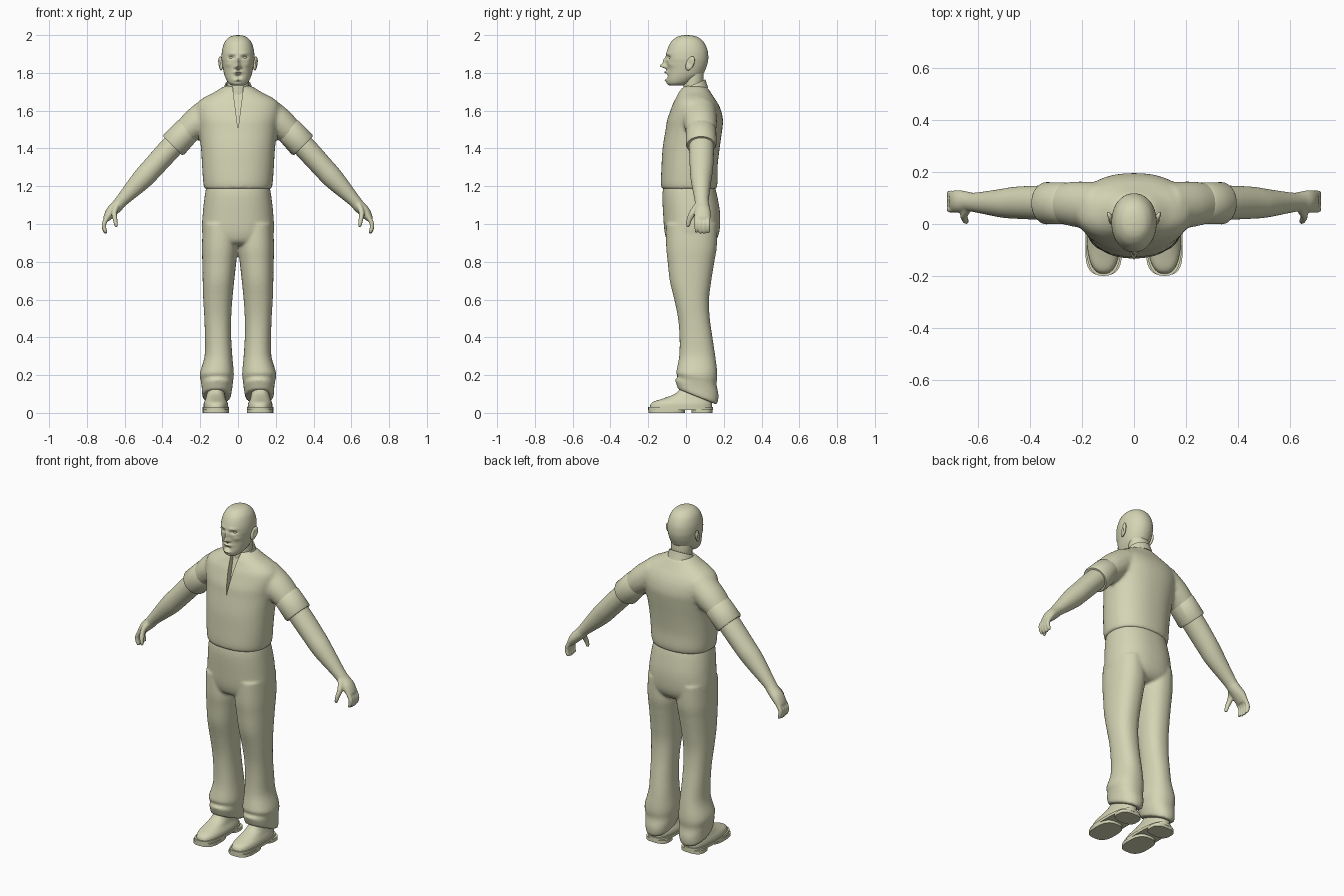
import bpy, bmesh, math
from mathutils import Vector

mat = bpy.data.materials.new("pale khaki")
mat.diffuse_color = (0.66, 0.66, 0.46, 1)


def spline(rows, k):
    # Catmull-Rom interpolation of any list of number tuples
    out = []
    for i in range(len(rows) - 1):
        p0, p1, p2, p3 = rows[max(i - 1, 0)], rows[i], rows[i + 1], rows[min(i + 2, len(rows) - 1)]
        for s in range(k):
            t = s / k
            out.append([0.5 * (2 * b + (c - a) * t + (2 * a - 5 * b + 4 * c - d) * t * t
                               + (3 * b - a - 3 * c + d) * t ** 3)
                        for a, b, c, d in zip(p0, p1, p2, p3)])
    return out + [list(rows[-1])]


def loft(bm, secs, seg=32, e=2.0, k=4, flat=False):
    # closed skin through sections (x, y, z, r_across, r_y)
    secs = spline(secs, k) if k > 1 else secs
    pts = [Vector(s[:3]) for s in secs]
    rings = []
    for i, s in enumerate(secs):
        t = pts[min(i + 1, len(pts) - 1)] - pts[max(i - 1, 0)]
        t = Vector((0, 0, 1)) if flat else t.normalized()
        a = t.cross(Vector((0, 1, 0))).normalized()
        b = a.cross(t)
        ring = []
        for j in range(seg):
            w = 2 * math.pi * j / seg
            c, d = math.cos(w), math.sin(w)
            u = math.copysign(abs(c) ** (2 / e), c) * s[3]
            v = math.copysign(abs(d) ** (2 / e), d) * s[4]
            ring.append(bm.verts.new(pts[i] + a * u + b * v))
        rings.append(ring)
    for r, q in zip(rings, rings[1:]):
        for j in range(seg):
            n = (j + 1) % seg
            bm.faces.new((r[j], r[n], q[n], q[j]))
    bm.faces.new(rings[0])
    bm.faces.new(rings[-1])


def column(bm, rows, **kw):
    # upright loft from rows (z, x0, x1, y_front, y_back)
    loft(bm, [((a + b) / 2, (f + g) / 2, z, (b - a) / 2, (g - f) / 2) for z, a, b, f, g in rows],
         flat=True, **kw)


def sym(rows):
    return [(z, -r, r, f, g) for z, r, f, g in rows]


def ball(bm, loc, size, seg=24):
    vs = bmesh.ops.create_uvsphere(bm, u_segments=seg, v_segments=seg // 2, radius=1)["verts"]
    for v in vs:
        v.co = Vector(loc) + Vector([c * s for c, s in zip(v.co, size)])


def make(name, bm, mirror=False, voxel=0, smooth=0):
    bmesh.ops.recalc_face_normals(bm, faces=bm.faces)
    me = bpy.data.meshes.new(name)
    bm.to_mesh(me)
    bm.free()
    me.materials.append(mat)
    ob = bpy.data.objects.new(name, me)
    bpy.context.collection.objects.link(ob)
    bpy.ops.object.select_all(action='DESELECT')
    ob.select_set(True)
    bpy.context.view_layer.objects.active = ob
    bpy.ops.object.shade_smooth_by_angle(angle=math.radians(40))
    if mirror:
        m = ob.modifiers.new("mirror", 'MIRROR')
        m.use_mirror_merge = False
    if voxel:
        m = ob.modifiers.new("fuse", 'REMESH')
        m.mode = 'VOXEL'
        m.voxel_size = voxel
        m.use_smooth_shade = True
    if smooth:
        m = ob.modifiers.new("soften", 'SMOOTH')
        m.factor = 0.5
        m.iterations = smooth
    return ob


# neckline cutter: a narrow V down the chest
bm = bmesh.new()
f = [bm.verts.new(p) for p in ((0, -0.3, 1.5), (-0.034, -0.3, 1.77), (0.034, -0.3, 1.77))]
g = [bm.verts.new(p) for p in ((0, -0.088, 1.5), (-0.034, 0.02, 1.77), (0.034, 0.02, 1.77))]
bm.faces.new(f)
bm.faces.new(g)
for i in range(3):
    bm.faces.new((f[i], f[(i + 1) % 3], g[(i + 1) % 3], g[i]))
cutter = make("neckline_cutter", bm)
cutter.hide_render = True
cutter.hide_viewport = True


def cut_neckline(ob):
    m = ob.modifiers.new("neckline", 'BOOLEAN')
    m.operation = 'DIFFERENCE'
    m.solver = 'EXACT'
    m.object = cutter
    m = ob.modifiers.new("crisp", 'EDGE_SPLIT')
    m.split_angle = math.radians(40)


# shirt: torso and sleeves fused
bm = bmesh.new()
column(bm, sym([(1.185, .178, -.128, .16), (1.22, .184, -.133, .167), (1.3, .19, -.13, .167),
                (1.4, .196, -.124, .178), (1.5, .208, -.108, .192), (1.55, .218, -.1, .196),
                (1.6, .225, -.083, .186), (1.64, .215, -.068, .168), (1.67, .18, -.052, .148),
                (1.695, .13, -.04, .132), (1.72, .09, -.022, .115), (1.73, .07, -.01, .1)]), e=2.25, seg=48)
for s in (1, -1):
    loft(bm, [(s * .13, .07, 1.6, .085, .09), (s * .22, .076, 1.535, .081, .088),
              (s * .285, .08, 1.478, .067, .076)])
cut_neckline(make("shirt", bm, voxel=.01, smooth=5))

# collar standing higher at the back
bm = bmesh.new()
column(bm, sym([(1.685, .082, -.03, .118), (1.71, .076, -.026, .11), (1.738, .069, -.02, .103),
                (1.738, .063, -.014, .097), (1.72, .058, -.01, .09)]), k=1, seg=48)
for v in bm.verts:
    v.co.z += (v.co.y - .04) * .45
cut_neckline(make("collar", bm))

# rolled sleeve cuffs
bm = bmesh.new()
loft(bm, [(.262, .08, 1.503, .066, .076), (.268, .08, 1.497, .073, .08),
          (.338, .08, 1.422, .076, .081), (.346, .08, 1.414, .07, .076)], k=1, seg=40)
make("sleeve_cuff", bm, mirror=True)

# arms with hands
bm = bmesh.new()
loft(bm, [(.25, .08, 1.51, .055, .062), (.345, .082, 1.415, .06, .066), (.45, .082, 1.30, .058, .062),
          (.51, .08, 1.235, .055, .055), (.61, .083, 1.13, .035, .038), (.64, .086, 1.095, .032, .038),
          (.67, .087, 1.065, .03, .043), (.695, .087, 1.03, .02, .042), (.70, .087, 1.02, .012, .036)])
for i in range(4):
    y, d = .056 + .0205 * i, .004 * abs(i - 1.5)
    loft(bm, [(.685, y, 1.045, .013, .0115), (.708, y, 1.005, .0125, .0115),
              (.708, y, .972 + d, .0115, .011), (.701, y, .953 + d, .009, .009),
              (.698, y, .946 + d, .004, .004)], seg=14)
loft(bm, [(.64, .065, 1.1, .018, .02), (.655, .036, 1.06, .015, .018), (.65, .016, 1.02, .012, .014),
          (.645, .011, .992, .009, .011), (.643, .011, .984, .004, .005)], seg=14)
make("arm", bm, mirror=True, voxel=.005, smooth=3)

# trousers: hips and two legs fused, hem dipping toward the heel
bm = bmesh.new()
column(bm, sym([(1.205, .166, -.118, .15), (1.15, .176, -.125, .165), (1.05, .187, -.121, .181),
                (.95, .189, -.112, .175), (.9, .15, -.09, .145), (.885, .06, -.04, .1)]), e=2.3, seg=48)
leg = [(1.0, .01, .186, -.105, .165), (.88, .001, .191, -.105, .163), (.8, .009, .189, -.097, .15),
       (.7, .02, .187, -.086, .134), (.6, .03, .184, -.062, .122), (.5, .036, .178, -.042, .126),
       (.4, .036, .175, -.034, .14), (.3, .03, .177, -.036, .155), (.21, .022, .202, -.052, .166),
       (.17, .026, .197, -.044, .162), (.135, .03, .192, -.058, .172), (.1, .036, .19, -.048, .168),
       (.085, .04, .186, -.042, .16)]
for s in (1, -1):
    column(bm, [(z, s * a, s * b, p, q) for z, a, b, p, q in leg], e=2.25, seg=40)
for v in bm.verts:
    v.co.z -= (v.co.y - .06) * .4 * min(max((.22 - v.co.z) / .1, 0), 1)
make("trousers", bm, voxel=.008, smooth=4)

# shoes: upper, welt, front sole and heel
bm = bmesh.new()
column(bm, [(.02, .052, .182, -.193, .138), (.045, .052, .182, -.188, .138), (.06, .058, .178, -.17, .136),
            (.075, .065, .172, -.125, .134), (.1, .07, .165, -.06, .13), (.13, .075, .16, -.03, .125)],
       e=2.5, seg=40, k=3)
make("shoe_upper", bm, mirror=True)
bm = bmesh.new()
for z0, z1, y0, y1 in ((.016, .032, -.2, .143), (0, .018, -.198, -.005), (0, .02, .03, .141)):
    column(bm, [(z0, .047, .187, y0, y1), (z1, .047, .187, y0, y1)], e=2.8, seg=40, k=1)
make("shoe_sole", bm, mirror=True)

# neck
bm = bmesh.new()
column(bm, sym([(1.64, .062, -.015, .09), (1.72, .058, -.014, .09), (1.77, .06, -.012, .094),
                (1.82, .06, -.01, .09)]))
make("neck", bm)

# head with a modelled face: bumps are (x, z, width, height, depth)
bm = bmesh.new()
column(bm, sym([(2.0, .004, 0, .01), (1.996, .03, -.03, .042), (1.985, .052, -.056, .07),
                (1.96, .072, -.082, .096), (1.92, .084, -.1, .114), (1.88, .087, -.106, .118),
                (1.85, .084, -.103, .114), (1.82, .079, -.1, .104), (1.79, .072, -.101, .088),
                (1.765, .062, -.102, .055), (1.745, .049, -.098, .02), (1.732, .03, -.085, -.02)]),
       e=2.1, seg=128, k=8)
bumps = [(0, 1.836, .011, .012, .034), (0, 1.86, .009, .02, .018), (.013, 1.83, .007, .007, .01),
         (.035, 1.882, .016, .009, -.013), (.03, 1.902, .024, .008, .005), (.052, 1.845, .016, .014, .005),
         (0, 1.803, .02, .007, .016), (0, 1.782, .014, .009, -.014), (0, 1.761, .018, .007, .012),
         (0, 1.742, .02, .009, .005)]
for v in bm.verts:
    if v.co.y < 0:
        x, z = abs(v.co.x), v.co.z
        v.co.y -= sum(d * math.exp(-((x - bx) / sx) ** 2 - ((z - bz) / sz) ** 2)
                      for bx, bz, sx, sz, d in bumps)
make("head", bm, smooth=1)

# eyes and ears
bm = bmesh.new()
ball(bm, (.035, -.077, 1.882), (.014, .013, .011))
make("eye", bm, mirror=True)
bm = bmesh.new()
ball(bm, (.089, .022, 1.85), (.012, .022, .037))
for v in bm.verts:
    v.co.y += (v.co.z - 1.85) * .3
    v.co.x += (v.co.y - .01) * .25
    # hollow of the ear
    if v.co.x > .09:
        v.co.x -= .01 * math.exp(-((v.co.y - .02) / .01) ** 2 - ((v.co.z - 1.85) / .018) ** 2)
make("ear", bm, mirror=True)
